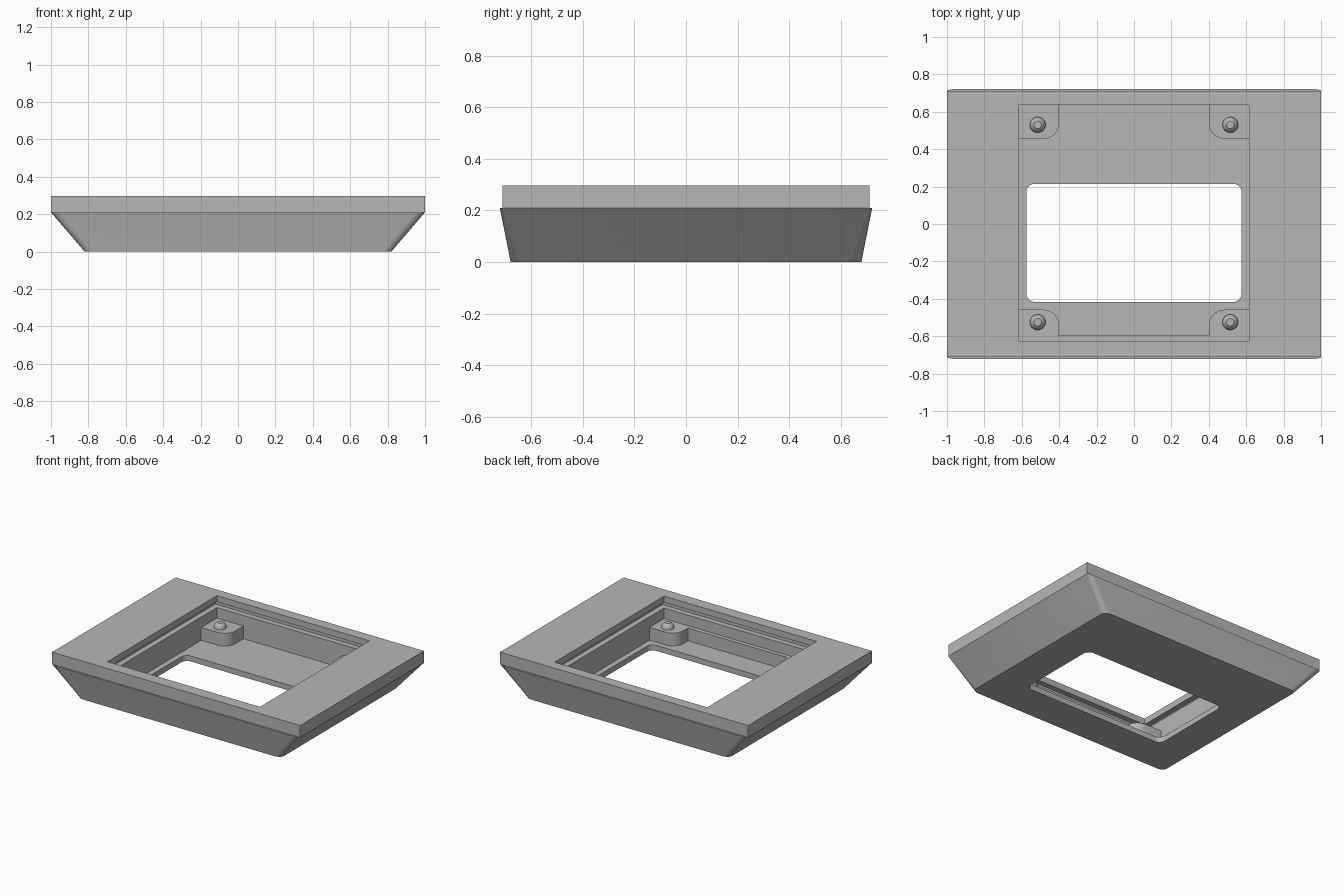
import bpy, bmesh, math

cube = bpy.data.objects.get("Cube")
if cube:
    bpy.data.objects.remove(cube, do_unlink=True)

grey = bpy.data.materials.new("plain_grey")
grey.use_nodes = True
grey.diffuse_color = (0.47, 0.47, 0.47, 1)
grey.node_tree.nodes["Principled BSDF"].inputs["Base Color"].default_value = grey.diffuse_color


def outline(x0, x1, y0, y1, radii=None, steps=8):
    """Rectangle outline; radii holds one (rx, ry) per corner, or None for sharp."""
    radii = radii or [None] * 4
    points = []
    for i, (cx, cy, sx, sy) in enumerate([(x1, y1, 1, 1), (x0, y1, -1, 1),
                                          (x0, y0, -1, -1), (x1, y0, 1, -1)]):
        if radii[i] is None:
            points.append((cx, cy))
            continue
        rx, ry = radii[i]
        for k in range(steps + 1):
            a = math.pi / 2 * (i + k / steps)
            points.append((cx + rx * (math.cos(a) - sx), cy + ry * (math.sin(a) - sy)))
    return points


def loft(name, sections):
    """Solid through (outline, z) sections with equal point counts."""
    bm = bmesh.new()
    rings = [[bm.verts.new((x, y, z)) for x, y in pts] for pts, z in sections]
    for low, high in zip(rings, rings[1:]):
        for i in range(len(low)):
            j = (i + 1) % len(low)
            bm.faces.new((low[i], low[j], high[j], high[i]))
    bm.faces.new(rings[0][::-1])
    bm.faces.new(rings[-1])
    bmesh.ops.recalc_face_normals(bm, faces=bm.faces)
    mesh = bpy.data.meshes.new(name)
    bm.to_mesh(mesh)
    bm.free()
    mesh.materials.append(grey)
    obj = bpy.data.objects.new(name, mesh)
    bpy.context.collection.objects.link(obj)
    return obj


def prism(name, points, z0, z1):
    return loft(name, [(points, z0), (points, z1)])


def select(obj):
    bpy.ops.object.select_all(action='DESELECT')
    obj.select_set(True)
    bpy.context.view_layer.objects.active = obj


def cut(obj, *cutters):
    for cutter in cutters:
        cutter.hide_render = True
        mod = obj.modifiers.new("cut", 'BOOLEAN')
        mod.operation = 'DIFFERENCE'
        mod.solver = 'EXACT'
        mod.object = cutter
        select(obj)
        bpy.ops.object.modifier_apply(modifier=mod.name)
        bpy.data.objects.remove(cutter, do_unlink=True)


def smooth(obj):
    select(obj)
    bpy.ops.object.shade_smooth_by_angle(angle=math.radians(30))


FLOOR, LEDGE, RIM, TOP = 0.04, 0.133, 0.21, 0.297
OPEN_X, BACK, FRONT, INNER_FRONT = 0.615, 0.635, -0.625, -0.595

# Tapered tray with a pocket, a front ledge and a window in its floor
tray = loft("tapered_tray", [
    (outline(-0.82, 0.82, -0.68, 0.68, [(0.05, 0.04)] * 4), 0),
    (outline(-1, 1, -0.722, 0.722, [(0.05, 0.012)] * 4), RIM)])
cut(tray,
    prism("pocket_cutter", outline(-OPEN_X, OPEN_X, INNER_FRONT, BACK), FLOOR, 0.4),
    prism("ledge_cutter", outline(-OPEN_X, OPEN_X, FRONT, BACK), LEDGE, 0.4),
    prism("window_cutter", outline(-0.575, 0.575, -0.417, 0.215, [(0.045, 0.045)] * 4), -0.1, 0.1))
smooth(tray)

# Top frame with a slot running around the underside of its opening
frame = prism("top_frame", outline(-1, 1, -0.712, 0.712), RIM, TOP)
cut(frame,
    prism("opening_cutter", outline(-OPEN_X, OPEN_X, FRONT, BACK), 0.1, 0.4),
    prism("slot_cutter", outline(-OPEN_X - 0.04, OPEN_X + 0.04, FRONT - 0.04, BACK + 0.04), 0.1, 0.252))

# Corner posts, each with a tapered round peg
round_corner = (0.085, 0.085)
for side, sx in (("left", 1), ("right", -1)):
    for end, y0, y1, corner, peg_y in (("back", 0.455, BACK, 2, 0.53),
                                       ("front", INNER_FRONT, -0.458, 1, -0.525)):
        radii = [None] * 4
        radii[corner] = round_corner
        pts = [(sx * x, y) for x, y in outline(0.4, OPEN_X, y0, y1, radii)]
        smooth(prism(f"{end}_{side}_post", pts, FLOOR - 0.01, LEDGE))

        def ring(r):
            turn = [math.tau * k / 24 for k in range(24)]
            return [(sx * 0.515 + r * math.cos(a), peg_y + r * math.sin(a)) for a in turn]

        smooth(loft(f"{end}_{side}_peg", [
            (ring(0.042), LEDGE - 0.01), (ring(0.042), LEDGE + 0.012),
            (ring(0.034), LEDGE + 0.027), (ring(0.02), LEDGE + 0.038)]))
